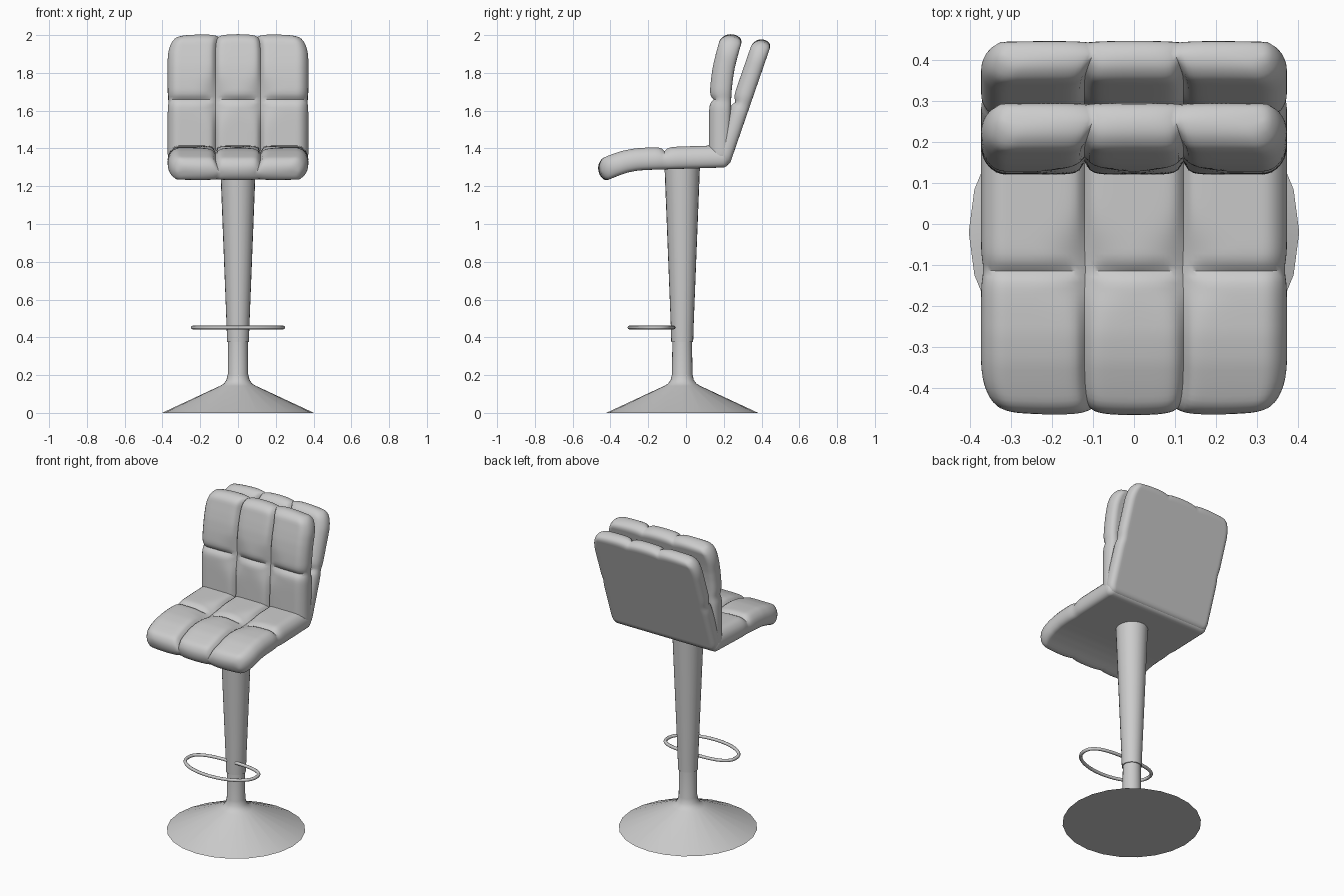
import bpy, bmesh, math
from mathutils import Vector

if "Cube" in bpy.data.objects:
    bpy.data.objects.remove(bpy.data.objects["Cube"])

CY = -0.02      # column axis
SEAM_X = 0.12   # lengthwise seams
SEAM_S = 0.34   # cross seam, measured from the seat/back joint
HALF_W = 0.372


def finish(name, bm, angle):
    bmesh.ops.recalc_face_normals(bm, faces=bm.faces)
    me = bpy.data.meshes.new(name)
    bm.to_mesh(me)
    bm.free()
    ob = bpy.data.objects.new(name, me)
    bpy.context.collection.objects.link(ob)
    bpy.ops.object.select_all(action='DESELECT')
    ob.select_set(True)
    bpy.context.view_layer.objects.active = ob
    bpy.ops.object.shade_smooth_by_angle(angle=math.radians(angle))
    return ob


def lathe(name, profile, n=24):
    bm = bmesh.new()
    rings = [[bm.verts.new((r * math.cos(2 * math.pi * i / n),
                            CY + r * math.sin(2 * math.pi * i / n), z))
              for i in range(n)] for r, z in profile]
    for a, b in zip(rings, rings[1:]):
        for i in range(n):
            j = (i + 1) % n
            bm.faces.new((a[i], a[j], b[j], b[i]))
    bm.faces.new(rings[0])
    bm.faces.new(rings[-1])
    return finish(name, bm, 35)


def polyline(points):
    pts = [Vector(p) for p in points]

    def at(s):
        for i, (a, b) in enumerate(zip(pts, pts[1:])):
            d = (b - a).length
            if s <= d or i == len(pts) - 2:
                return a + (b - a) * (s / d)
            s -= d
    return at, sum((b - a).length for a, b in zip(pts, pts[1:]))


def rounding(d, r):
    k = 1 - min(max(d / r, 0), 1)
    return math.sqrt(max(0, 1 - k * k))


def samples(lo, hi, n):
    # even steps plus extra ones close to both ends
    out = [lo + (hi - lo) * i / n for i in range(n + 1)]
    step = (hi - lo) / n
    for f in (0.06, 0.25, 0.55):
        out += [lo + f * step, hi - f * step]
    return sorted(out)


def cushion(name, path, side, thick, start_r):
    """Tufted pad: flat underside along path (y, z), puffed top along the normal."""
    at, length = polyline(path)
    us = samples(-1, 1, 62)
    ss = samples(0, length, 48)
    mid = thick * 0.4

    def point(u, s, top):
        # plan outline with rounded corners and a slight waist at the cross seam
        w = HALF_W - 0.065 * (1 - rounding(length - s, 0.13))
        w -= 0.035 * (1 - rounding(s, start_r)) + 0.005 * math.exp(-((s - SEAM_S) / 0.03) ** 2)
        x = u * w
        dx = abs(abs(u) * HALF_W - SEAM_X)
        ds = abs(s - SEAM_S)
        # scalloped free end
        sp = s - (s / length) ** 4 * (0.013 * math.exp(-dx / 0.035) + 0.012 * abs(u) ** 4)
        h = 0.05
        p = (at(sp - h) + 2 * at(sp) + at(sp + h)) / 4
        t = (at(sp + h) - at(sp - h)).normalized()
        n = side * Vector((t.y, -t.x))
        du, dv = (1 - abs(u)) * HALF_W, min(s, length - s)
        if top:
            e = rounding(du, 0.06) * rounding(dv, 0.06)
            wx = 0.012 + 0.03 * math.exp(-(ds / 0.09) ** 2)
            ws = 0.014 + 0.025 * math.exp(-(dx / 0.06) ** 2)
            g = max(0.03 * math.exp(-dx / wx), 0.024 * math.exp(-ds / ws))
            g += 0.008 * math.exp(-(dx * dx + ds * ds) / 0.004)
            off = mid + (thick - mid - g) * e
        else:
            off = mid * (1 - rounding(du, 0.03) * rounding(dv, 0.03))
        q = p + n * off
        return (x, q.x, q.y)

    bm = bmesh.new()
    for top in (True, False):
        grid = [[bm.verts.new(point(u, s, top)) for u in us] for s in ss]
        for a, b in zip(grid, grid[1:]):
            for i in range(len(us) - 1):
                bm.faces.new((a[i], a[i + 1], b[i + 1], b[i]))
    bmesh.ops.remove_doubles(bm, verts=bm.verts, dist=0.0002)
    return finish(name, bm, 50)


# Pedestal
lathe("base", [(0.402, 0), (0.095, 0.143), (0.075, 0.155), (0.061, 0.175),
               (0.054, 0.205), (0.052, 0.40)])
lathe("column", [(0.058, 0.375), (0.060, 0.45), (0.094, 1.31)])

# Upholstery: seat, front back pad, rear back pad
cushion("seat", [(0.23, 1.30), (-0.25, 1.285), (-0.31, 1.275), (-0.442, 1.222)],
        1, 0.118, 0.03)
cushion("backrest_front", [(0.235, 1.315), (0.236, 1.55), (0.24, 1.70),
                           (0.255, 1.82), (0.302, 1.99)], -1, 0.115, 0.06)
cushion("backrest_rear", [(0.226, 1.30), (0.455, 1.962)], -1, 0.098, 0.06)

# Footrest loop: rounded front, flatter back
cu = bpy.data.curves.new("footrest", 'CURVE')
cu.dimensions = '3D'
cu.bevel_depth = 0.01
cu.bevel_resolution = 2
sp = cu.splines.new('POLY')
N = 48
sp.points.add(N - 1)
for i in range(N):
    a = 2 * math.pi * i / N
    c, s = math.cos(a), math.sin(a)
    k = 2 / 2.8 if s > 0 else 1
    x = math.copysign(abs(c) ** k, c) * 0.24
    y = -0.165 + (0.10 * abs(s) ** k if s > 0 else 0.135 * s)
    sp.points[i].co = (x, y, 0.452, 1)
sp.use_cyclic_u = True
bpy.context.collection.objects.link(bpy.data.objects.new("footrest", cu))
